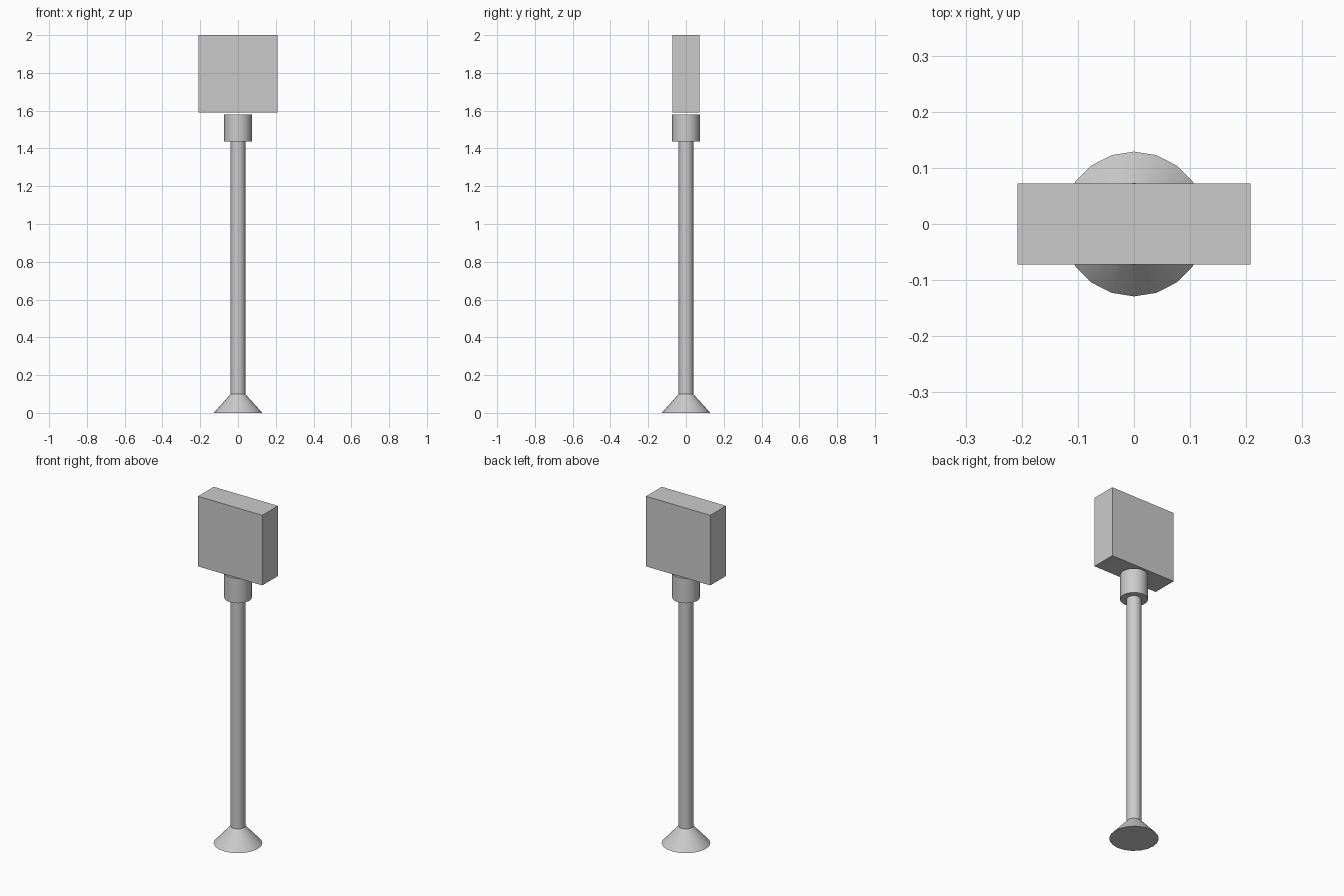
import bpy

if "Cube" in bpy.data.objects:
    bpy.data.objects.remove(bpy.data.objects["Cube"])

SIDES = 20


def frustum(name, r_bottom, r_top, z0, z1):
    # Capped round part standing between two heights
    bpy.ops.mesh.primitive_cone_add(vertices=SIDES, radius1=r_bottom, radius2=r_top,
                                    depth=z1 - z0, location=(0, 0, (z0 + z1) / 2))
    ob = bpy.context.object
    ob.name = name
    bpy.ops.object.shade_smooth_by_angle()
    return ob


# Flared foot, slim pole and wider collar
frustum("flared_base", 0.129, 0.039, 0.0, 0.1)
frustum("pole", 0.039, 0.039, 0.1, 1.436)
frustum("collar", 0.073, 0.073, 1.436, 1.581)

# Flat box head floating just above the collar
bpy.ops.mesh.primitive_cube_add(size=1, location=(0, 0, 1.795))
head = bpy.context.object
head.name = "sign_box"
head.dimensions = (0.416, 0.145, 0.41)
bpy.ops.object.transform_apply(location=False, rotation=False, scale=True)
